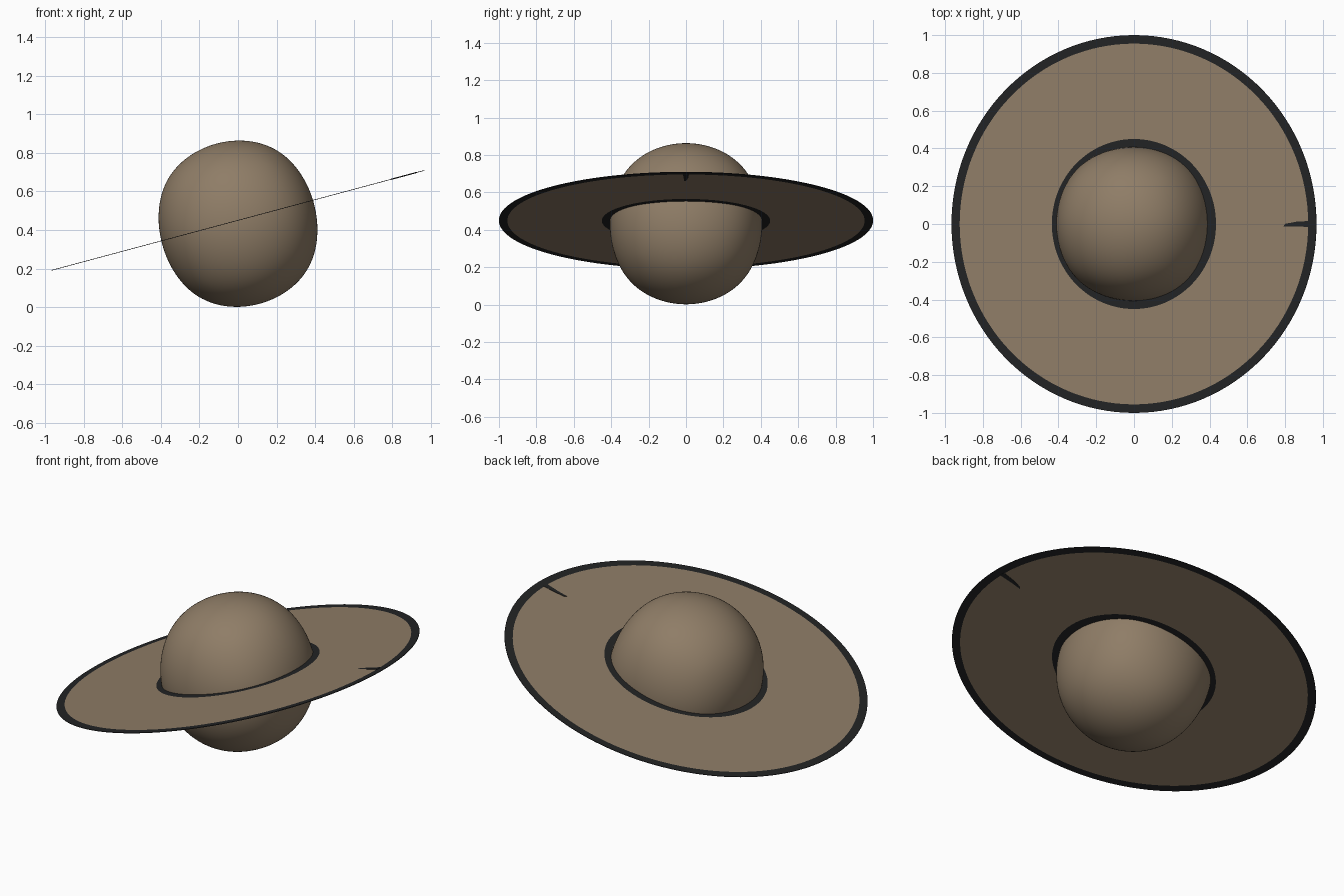
import bpy, bmesh, math

if "Cube" in bpy.data.objects:
    bpy.data.objects.remove(bpy.data.objects["Cube"])

TILT = -math.radians(15)
RING_Z = 0.45


def material(name, rgb):
    m = bpy.data.materials.new(name)
    m.diffuse_color = (*rgb, 1.0)
    m.use_nodes = True
    m.node_tree.nodes["Principled BSDF"].inputs["Base Color"].default_value = m.diffuse_color
    return m


tan = material("dusty tan", (0.275, 0.205, 0.135))
dark = material("charcoal", (0.016, 0.017, 0.018))


def add_object(name, bm, mats, z):
    bmesh.ops.recalc_face_normals(bm, faces=bm.faces)
    mesh = bpy.data.meshes.new(name)
    bm.to_mesh(mesh)
    bm.free()
    for m in mats:
        mesh.materials.append(m)
    ob = bpy.data.objects.new(name, mesh)
    ob.location = (0, 0, z)
    ob.rotation_euler = (0, TILT, 0)
    bpy.context.collection.objects.link(ob)
    return ob


# Planet: a subdivided box, slightly taller along its axis
bm = bmesh.new()
bmesh.ops.create_cube(bm, size=2)
bmesh.ops.scale(bm, vec=(0.485, 0.485, 0.512), verts=bm.verts)
for f in bm.faces:
    f.smooth = True
planet = add_object("planet", bm, [tan], 0.4325)
sub = planet.modifiers.new("rounding", 'SUBSURF')
sub.levels = sub.render_levels = 5

# Ring: thin flat disc with dark inner and outer borders
SEGMENTS = 128
HALF = 0.0015
radii = [0.40, 0.45, 0.955, 1.0]
profile = [(r, HALF) for r in radii] + [(r, -HALF) for r in reversed(radii)]
bm = bmesh.new()
loops = []
for i in range(SEGMENTS):
    a = 2 * math.pi * i / SEGMENTS
    loops.append([bm.verts.new((r * math.cos(a), r * math.sin(a), z)) for r, z in profile])
n = len(profile)
for i in range(SEGMENTS):
    p, q = loops[i], loops[(i + 1) % SEGMENTS]
    for k in range(n):
        j = (k + 1) % n
        f = bm.faces.new((p[k], p[j], q[j], q[k]))
        mid = (profile[k][0] + profile[j][0]) / 2
        f.material_index = 0 if 0.45 < mid < 0.955 else 1
add_object("ring", bm, [tan, dark], RING_Z)

# Small tapered dark mark at the outer border, showing on both sides
outline = [(0.96, -0.016), (0.96, 0.016), (0.89, 0.012), (0.83, 0.001),
           (0.82, -0.012), (0.88, -0.012)]
bm = bmesh.new()
base = bm.faces.new([bm.verts.new((x, y, -0.003)) for x, y in outline])
ext = bmesh.ops.extrude_face_region(bm, geom=[base])
top = [v for v in ext["geom"] if isinstance(v, bmesh.types.BMVert)]
bmesh.ops.translate(bm, vec=(0, 0, 0.006), verts=top)
if not any(f.normal.z < -0.5 or all(v.co.z < 0 for v in f.verts) for f in bm.faces):
    bm.faces.new([v for v in bm.verts if v.co.z < 0])
add_object("ring_mark", bm, [dark], RING_Z)
